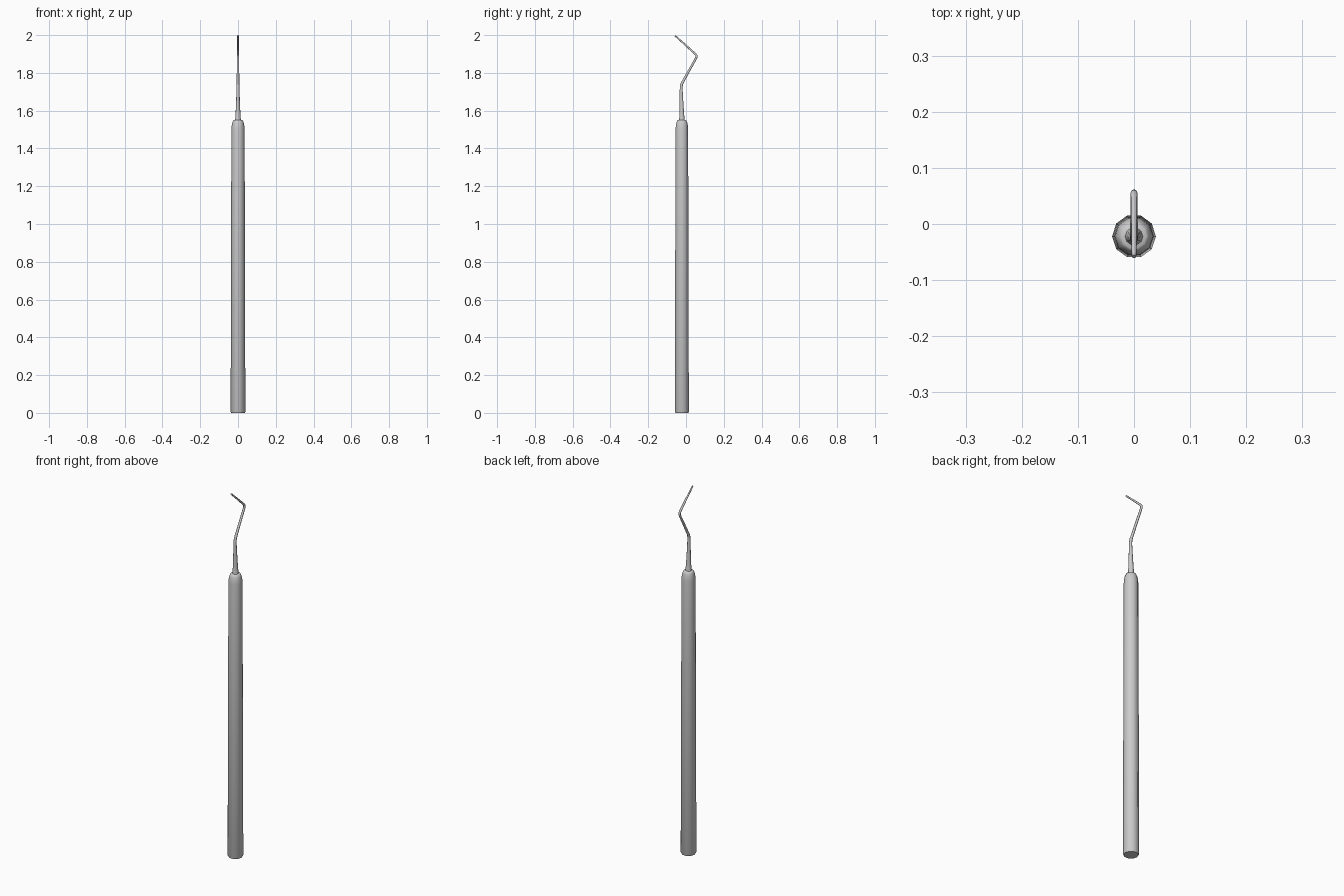
import bpy, bmesh, math
from mathutils import Vector

if "Cube" in bpy.data.objects:
    bpy.data.objects.remove(bpy.data.objects["Cube"])

SIDES = 10
AXIS_Y = -0.022


def sweep(name, stations, angle):
    """Skin ten-sided rings along a path of (y, z, radius) in the YZ plane."""
    bm = bmesh.new()
    pts = [Vector((0, y, z)) for y, z, r in stations]
    rings = []
    for i, (y, z, r) in enumerate(stations):
        before = (pts[i] - pts[i - 1]).normalized() if i else Vector()
        after = (pts[i + 1] - pts[i]).normalized() if i + 1 < len(pts) else Vector()
        t = (before + after).normalized()
        side = Vector((0, t.z, -t.y))
        ring = []
        for k in range(SIDES):
            a = 2 * math.pi * k / SIDES
            ring.append(bm.verts.new(pts[i] + Vector((r * math.cos(a), 0, 0)) + side * r * math.sin(a)))
        rings.append(ring)
    for low, high in zip(rings, rings[1:]):
        for k in range(SIDES):
            n = (k + 1) % SIDES
            bm.faces.new((low[k], low[n], high[n], high[k]))
    bm.faces.new(rings[0][::-1])
    bm.faces.new(rings[-1])
    bmesh.ops.recalc_face_normals(bm, faces=bm.faces)
    mesh = bpy.data.meshes.new(name)
    bm.to_mesh(mesh)
    bm.free()
    obj = bpy.data.objects.new(name, mesh)
    bpy.context.collection.objects.link(obj)
    bpy.ops.object.select_all(action='DESELECT')
    obj.select_set(True)
    bpy.context.view_layer.objects.active = obj
    bpy.ops.object.shade_smooth_by_angle(angle=math.radians(angle))
    return obj


# Tapered ten-sided handle with a softened base and rounded shoulder
handle = [(0, 0.036), (0.006, 0.039), (1.5, 0.035), (1.52, 0.0335),
          (1.537, 0.030), (1.547, 0.026), (1.55, 0.022)]
sweep("handle", [(AXIS_Y, z, r) for z, r in handle], 50)

# Slim neck flaring into the handle, then the angled wire and tip
neck = [(AXIS_Y, 1.545, 0.0165), (AXIS_Y, 1.56, 0.0145), (-0.0225, 1.59, 0.0125),
        (-0.024, 1.65, 0.0100), (-0.0255, 1.71, 0.0080), (-0.0255, 1.725, 0.0077),
        (-0.0225, 1.742, 0.0073), (0.012, 1.805, 0.0065), (0.050, 1.872, 0.0060),
        (0.0555, 1.884, 0.0060), (0.0555, 1.891, 0.0060), (0.049, 1.900, 0.0058),
        (-0.004, 1.949, 0.0048), (-0.058, 1.997, 0.0040)]
sweep("neck_and_tip", neck, 50)
